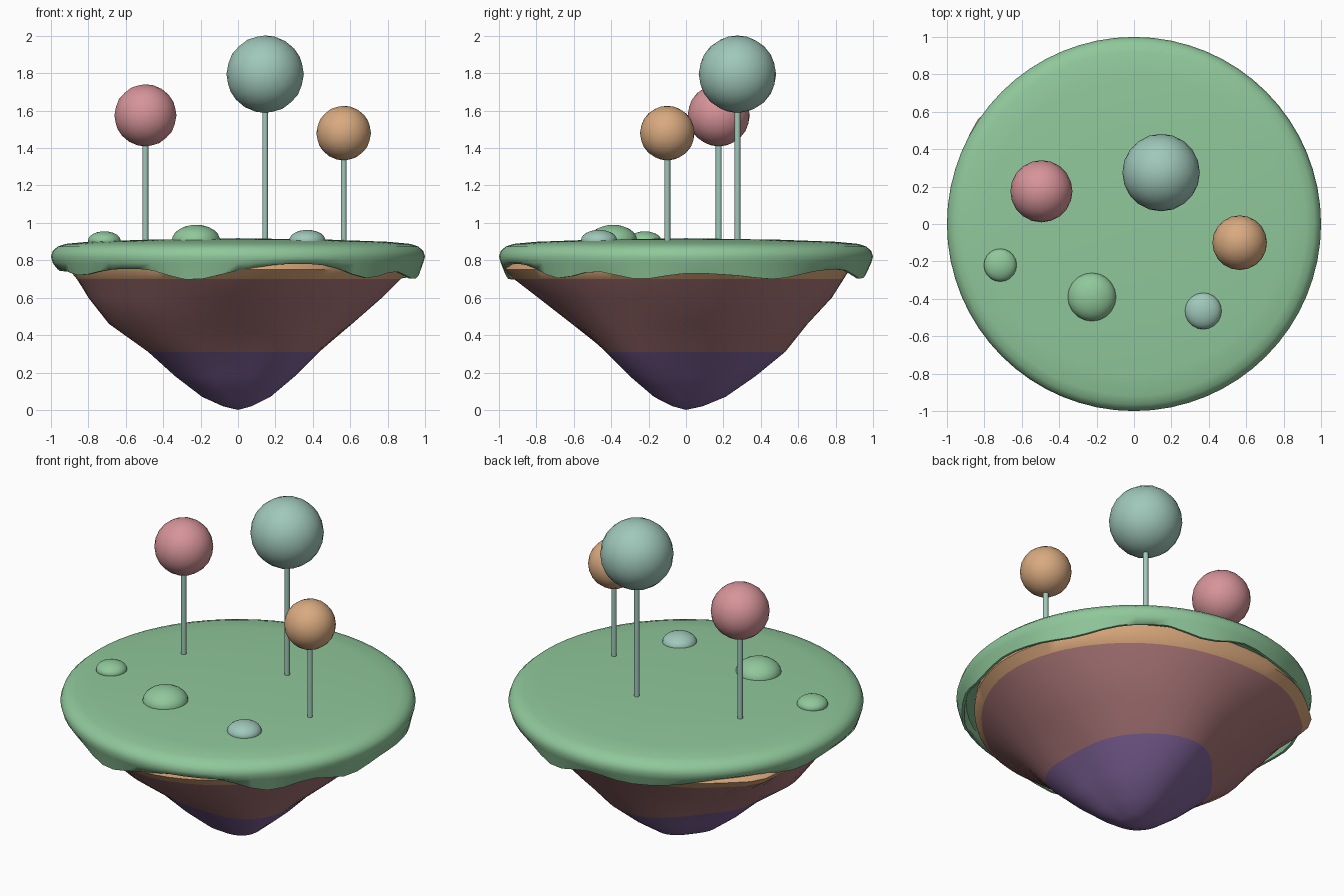
import bpy, bmesh, math
from mathutils import Vector

if "Cube" in bpy.data.objects:
    bpy.data.objects.remove(bpy.data.objects["Cube"])


def mat(name, hexcol):
    lin = []
    for i in (0, 2, 4):
        c = int(hexcol[i:i + 2], 16) / 255
        lin.append(c / 12.92 if c <= 0.04045 else ((c + 0.055) / 1.055) ** 2.4)
    m = bpy.data.materials.new(name)
    m.diffuse_color = (*lin, 1)
    m.use_nodes = True
    m.node_tree.nodes["Principled BSDF"].inputs["Base Color"].default_value = m.diffuse_color
    return m


GRASS = mat("grass green", "90C89B")
TEAL = mat("soft teal", "A0C8BA")
PINK = mat("dusty pink", "D69499")
ORANGE = mat("warm orange", "D9AA80")
SAND = mat("sand", "D8A67A")
ROCK = mat("red brown rock", "AC7779")
DEEP = mat("deep purple rock", "82659C")


def smooth(ob, angle):
    bpy.ops.object.select_all(action='DESELECT')
    ob.select_set(True)
    bpy.context.view_layer.objects.active = ob
    bpy.ops.object.shade_smooth_by_angle(angle=math.radians(angle))


def ring_table(values, t):
    """Smooth periodic interpolation of evenly spaced values, t in 0..1."""
    n = len(values)
    i, f = int(t * n), t * n - int(t * n)
    a, b, c, d = (values[(i + k) % n] for k in (-1, 0, 1, 2))
    return b + 0.5 * f * (c - a + f * (2 * a - 5 * b + 4 * c - d + f * (3 * (b - c) + d - a)))


def loft(name, bottom, rings, top, mats, angle, rule=None):
    """Skin closed rings between two end points."""
    bm = bmesh.new()
    loops = [[bm.verts.new(p) for p in r] for r in rings]
    n = len(loops[0])
    lo, hi = bm.verts.new(bottom), bm.verts.new(top)
    for i in range(n):
        j = (i + 1) % n
        bm.faces.new((lo, loops[0][j], loops[0][i]))
        bm.faces.new((hi, loops[-1][i], loops[-1][j]))
        for a, b in zip(loops, loops[1:]):
            bm.faces.new((a[i], a[j], b[j], b[i]))
    bmesh.ops.recalc_face_normals(bm, faces=bm.faces)
    if rule:
        for f in bm.faces:
            f.material_index = rule(f.calc_center_median().z)
    me = bpy.data.meshes.new(name)
    bm.to_mesh(me)
    bm.free()
    for m in mats:
        me.materials.append(m)
    ob = bpy.data.objects.new(name, me)
    bpy.context.collection.objects.link(ob)
    smooth(ob, angle)
    return ob


# Hanging rock: radii at eight compass angles for each height
R31 = [.43, .48, .53, .44, .48, .46, .42, .50]
rock_rows = [
    (.02, [r * .17 for r in R31]),
    (.07, [r * .40 for r in R31]),
    (.18, [r * .70 for r in R31]),
    (.31, R31),
    (.46, [.61, .64, .65, .62, .69, .66, .61, .63]),
    (.60, [.77, .77, .78, .80, .80, .78, .79, .77]),
    (.70, [.87, .84, .84, .92, .86, .85, .92, .86]),
    (.75, [.92, .88, .87, .97, .90, .89, .97, .90]),
    (.83, [.90, .88, .87, .92, .89, .89, .93, .89]),
]
SEG = 64
rock_rings = []
for z, row in rock_rows:
    ring = []
    for k in range(SEG):
        t = k / SEG
        a = t * math.tau
        bump = .05 * math.exp(-((math.degrees(a) - 150) / 9) ** 2) * (.65 < z < .8)
        r = ring_table(row, t) + bump
        ring.append((r * math.cos(a), r * math.sin(a), z))
    rock_rings.append(ring)
loft("hanging_rock", (0, 0, 0), rock_rings, (0, 0, .83), [DEEP, ROCK, SAND], 50,
     lambda z: 0 if z < .31 else 1 if z < .70 else 2)

# Grass cap with an uneven dripping hem
hem = [.73, .72, .70, .74, .75, .70, .75, .73, .74, .77, .765, .74,
       .76, .75, .72, .75, .75, .695, .745, .78, .77, .705, .74, .70]


def cap_ring(r, z, hang=False):
    out = []
    for k in range(SEG):
        a = k / SEG * math.tau
        h = ring_table(hem, k / SEG) if hang else z
        out.append((r * math.cos(a), r * math.sin(a), h))
    return out


cap_rings = [cap_ring(.90, .795), cap_ring(.945, .79), cap_ring(.955, 0, True),
             cap_ring(.97, 0, True), cap_ring(.99, .785), cap_ring(1.0, .82),
             cap_ring(.99, .85), cap_ring(.965, .873), cap_ring(.92, .888),
             cap_ring(.80, .899), cap_ring(.5, .91)]
loft("grass_cap", (0, 0, .80), cap_rings, (0, 0, .918), [GRASS], 60)


def ball(name, loc, r, m, flat=1.0):
    bpy.ops.mesh.primitive_ico_sphere_add(subdivisions=3, radius=r, location=loc)
    ob = bpy.context.object
    ob.name = name
    ob.scale.z = flat
    ob.data.materials.append(m)
    smooth(ob, 40)


# Lollipop trees
for label, x, y, z, r, m in (("tall", .145, .275, 1.795, .207, TEAL),
                             ("middle", -.495, .175, 1.575, .166, PINK),
                             ("short", .565, -.10, 1.48, .146, ORANGE)):
    top = z - r * .9
    bpy.ops.mesh.primitive_cylinder_add(vertices=10, radius=.016, depth=top - .89,
                                        location=(x, y, (top + .89) / 2))
    trunk = bpy.context.object
    trunk.name = label + "_tree_trunk"
    trunk.data.materials.append(TEAL)
    smooth(trunk, 40)
    ball(label + "_tree_crown", (x, y, z), r, m)

# Low bushes
for label, x, y, r, h, m in (("large", -.225, -.39, .13, .085, GRASS),
                             ("small", -.715, -.22, .088, .05, GRASS),
                             ("pale", .37, -.465, .098, .058, TEAL)):
    ball(label + "_bush", (x, y, .905), r, m, h / r)
